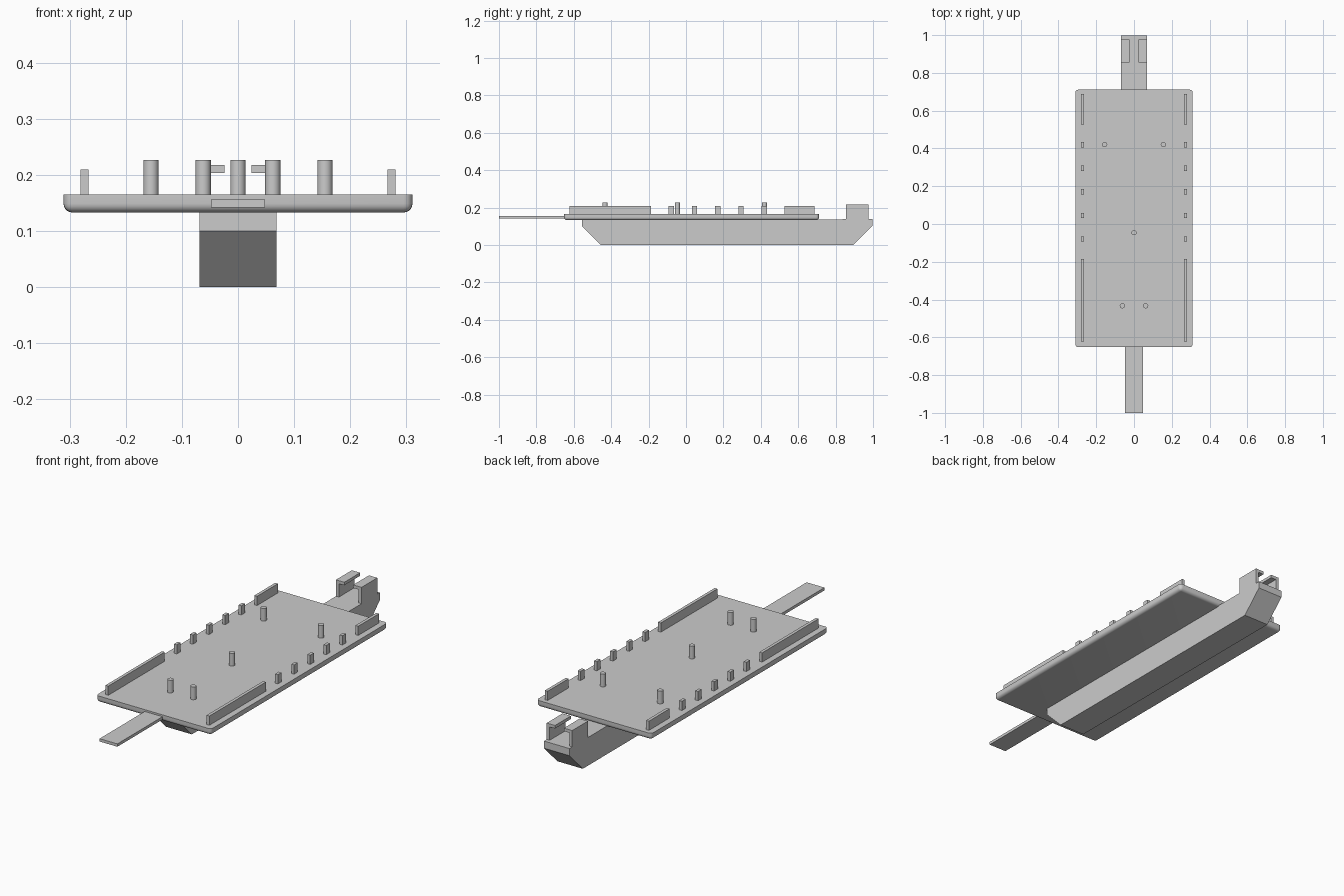
import bpy
import bmesh

cube = bpy.data.objects.get("Cube")
if cube:
    bpy.data.objects.remove(cube, do_unlink=True)

grey = bpy.data.materials.new("light_grey")
grey.use_nodes = True
grey.diffuse_color = (0.6, 0.6, 0.6, 1)
grey.node_tree.nodes["Principled BSDF"].inputs["Base Color"].default_value = (0.6, 0.6, 0.6, 1)


def finish(name, bm):
    """Turn a bmesh into a named grey object."""
    bmesh.ops.recalc_face_normals(bm, faces=bm.faces)
    mesh = bpy.data.meshes.new(name)
    bm.to_mesh(mesh)
    bm.free()
    mesh.materials.append(grey)
    obj = bpy.data.objects.new(name, mesh)
    bpy.context.collection.objects.link(obj)
    return obj


def smooth(obj):
    bpy.ops.object.select_all(action="DESELECT")
    obj.select_set(True)
    bpy.context.view_layer.objects.active = obj
    bpy.ops.object.shade_smooth_by_angle()


def box_mesh(x, y, z):
    """Box from (low, high) ranges on each axis."""
    bm = bmesh.new()
    bmesh.ops.create_cube(bm, size=1)
    for v in bm.verts:
        v.co = [r[0] if c < 0 else r[1] for r, c in zip((x, y, z), v.co)]
    return bm


def prism(name, outline, axis, low, high):
    """Extrude a closed 2D outline along the x (0) or y (1) axis."""
    bm = bmesh.new()
    verts = []
    for a, b in outline:
        verts.append(bm.verts.new((low, a, b) if axis == 0 else (a, low, b)))
    face = bm.faces.new(verts)
    new = bmesh.ops.extrude_face_region(bm, geom=[face])["geom"]
    for v in new:
        if isinstance(v, bmesh.types.BMVert):
            v.co[axis] = high
    return finish(name, bm)


# Deck: rounded corners and underside, crisp top edge
deck_top = 0.165
bm = box_mesh((-0.311, 0.311), (-0.652, 0.711), (0.133, deck_top))
edges = [e for e in bm.edges if min(v.co.z for v in e.verts) < 0.15]
bmesh.ops.bevel(bm, geom=edges, offset=0.016, segments=5, profile=0.5, affect="EDGES")
smooth(finish("deck", bm))

# Keel with sloping ends
prism("keel", [(-0.555, 0.137), (-0.555, 0.1), (-0.455, 0), (0.895, 0),
               (0.998, 0.103), (0.998, 0.138)], 0, -0.069, 0.069)

# Flat front tongue
finish("front_tongue", box_mesh((-0.048, 0.048), (-1, -0.64), (0.142, 0.156)))

# Rails, teeth and rear hooks on both sides
for side, s in (("left", 1), ("right", -1)):
    x = sorted((s * 0.266, s * 0.281))
    for part, y in (("front", (-0.622, -0.186)), ("rear", (0.527, 0.688))):
        finish(f"{part}_rail_{side}", box_mesh(x, y, (deck_top - 0.005, 0.21)))
    for i in range(5):
        y = -0.079 + i * 0.1245
        finish(f"tooth_{side}_{i + 1}", box_mesh(x, (y - 0.014, y + 0.014), (deck_top - 0.005, 0.21)))
    hook = [(0.069, 0.13), (0.069, 0.218), (0.024, 0.218),
            (0.024, 0.203), (0.053, 0.203), (0.053, 0.13)]
    prism(f"rear_hook_{side}", [(s * a, b) for a, b in hook], 1, 0.855, 0.977)

# Round pins
for i, (x, y) in enumerate([(-0.155, 0.42), (0.155, 0.42), (0, -0.046),
                            (-0.062, -0.433), (0.062, -0.433)]):
    bm = bmesh.new()
    bmesh.ops.create_cone(bm, cap_ends=True, segments=32, radius1=0.0135, radius2=0.0135, depth=0.067)
    bmesh.ops.translate(bm, verts=bm.verts, vec=(x, y, 0.1935))
    smooth(finish(f"pin_{i + 1}", bm))
